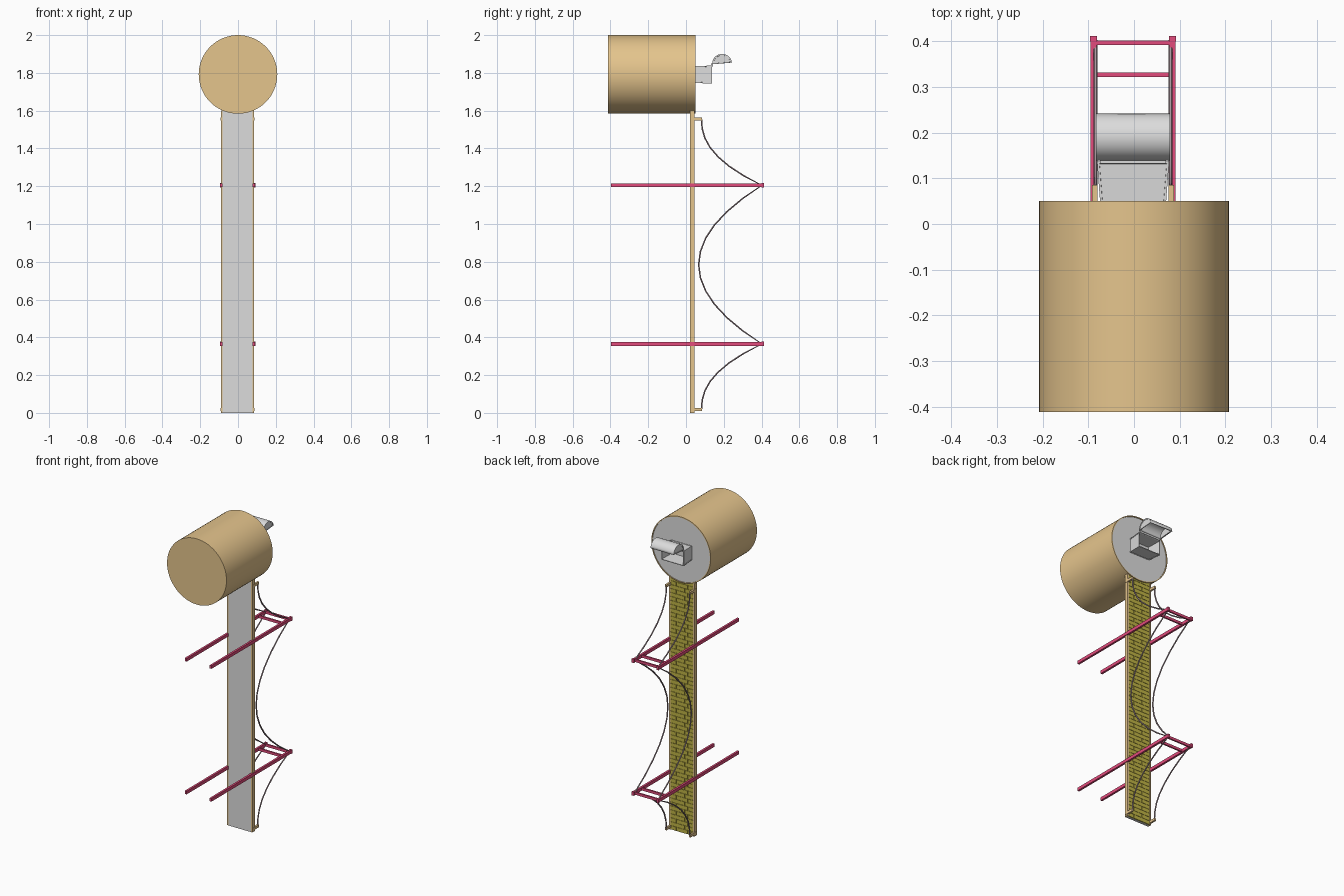
import bpy, bmesh, math
from mathutils import Vector

if "Cube" in bpy.data.objects:
    bpy.data.objects.remove(bpy.data.objects["Cube"])

CX = -0.002          # centre line of the bridge


def material(name, rgb):
    m = bpy.data.materials.new(name)
    m.diffuse_color = (*rgb, 1)
    m.use_nodes = True
    m.node_tree.nodes["Principled BSDF"].inputs["Base Color"].default_value = m.diffuse_color
    return m


TAN = material("tan", (0.78, 0.555, 0.265))
GREY = material("light_grey", (0.72, 0.72, 0.72))
CRIMSON = material("crimson", (0.76, 0.07, 0.2))
OLIVE = material("olive_yellow", (0.52, 0.45, 0.06))
ROPE = material("pinkish_grey", (0.40, 0.30, 0.33))


def finish(name, bm, *mats):
    bmesh.ops.recalc_face_normals(bm, faces=bm.faces[:])
    me = bpy.data.meshes.new(name)
    bm.to_mesh(me)
    bm.free()
    for m in mats:
        me.materials.append(m)
    ob = bpy.data.objects.new(name, me)
    bpy.context.collection.objects.link(ob)
    return ob


def add_box(bm, x0, x1, y0, y1, z0, z1):
    vs = bmesh.ops.create_cube(bm, size=1)["verts"]
    for v in vs:
        v.co = Vector(((x0 + x1) / 2 + v.co.x * (x1 - x0),
                       (y0 + y1) / 2 + v.co.y * (y1 - y0),
                       (z0 + z1) / 2 + v.co.z * (z1 - z0)))


def boxes(name, mat, *dims):
    bm = bmesh.new()
    for d in dims:
        add_box(bm, *d)
    return finish(name, bm, mat)


def smooth(ob):
    bpy.ops.object.select_all(action='DESELECT')
    ob.select_set(True)
    bpy.context.view_layer.objects.active = ob
    bpy.ops.object.shade_smooth_by_angle(angle=math.radians(35))


# Round pillar lying along y, with a grey inset top at the back
N, R, ZC = 64, 0.208, 1.792
bm = bmesh.new()
rings = []
for y, r in ((-0.412, R), (0.05, R), (0.05, R - 0.006), (0.046, R - 0.006)):
    rings.append([bm.verts.new((r * math.cos(2 * math.pi * i / N), y,
                                ZC + r * math.sin(2 * math.pi * i / N))) for i in range(N)])
for a, b in zip(rings, rings[1:]):
    for i in range(N):
        j = (i + 1) % N
        bm.faces.new((a[i], a[j], b[j], b[i]))
bm.faces.new(rings[0])
bm.faces.new(rings[-1]).material_index = 1
smooth(finish("round_pillar", bm, TAN, GREY))

# Deck slab and its side rails
boxes("deck_slab", GREY, (CX - 0.08, CX + 0.08, 0.02, 0.036, 0, 1.6))
boxes("deck_rails", TAN, *[(CX + s * 0.0835 - 0.0045, CX + s * 0.0835 + 0.0045, 0.02, 0.045, 0, 1.6)
                           for s in (-1, 1)])

# Staggered paving bricks on the back of the deck
bm = bmesh.new()
ROWS, BW, GAP, HALF = 64, 0.16 / 4, 0.0008, 0.08
rh = 1.6 / ROWS
for r in range(ROWS):
    x = -HALF - (BW / 2 if r % 2 else 0)
    while x < HALF - 0.001:
        a, b = max(x, -HALF), min(x + BW, HALF)
        add_box(bm, CX + a + GAP, CX + b - GAP, 0.034, 0.043, r * rh + GAP, (r + 1) * rh - GAP)
        x += BW
finish("paving_bricks", bm, OLIVE)

# Small anchor posts at both ends
boxes("anchor_posts", TAN, *[(CX + s * 0.084 - 0.006, CX + s * 0.084 + 0.006, 0.025, 0.086, z - 0.008, z + 0.008)
                             for s in (-1, 1) for z in (0.018, 1.555)])

# Two towers: long legs, caps and cross bars
TOWERS = (0.365, 1.205)
for n, z in enumerate(TOWERS):
    parts = []
    for s in (-1, 1):
        x = CX + s * 0.0865
        parts.append((x - 0.0065, x + 0.0065, -0.396, 0.402, z - 0.010, z + 0.010))
        parts.append((x - 0.0075, x + 0.0075, 0.400, 0.412, z - 0.012, z + 0.012))
    for y in (0.327, 0.397):
        parts.append((CX - 0.084, CX + 0.084, y - 0.005, y + 0.005, z - 0.008, z + 0.008))
    boxes("tower_%d" % (n + 1), CRIMSON, *parts)


# Hanging cables: sagging curves between the posts and the tower tops
def sag(z):
    lo, hi = TOWERS
    if z > hi:
        return 0.082 + 0.32 * abs((1.555 - z) / (1.555 - hi)) ** 2.3
    if z < lo:
        return 0.082 + 0.32 * abs((z - 0.018) / (lo - 0.018)) ** 2.3
    return 0.067 + 0.335 * abs((z - 0.785) / 0.42) ** 2


zs = ([0.018 + 0.347 * i / 7 for i in range(7)] + [0.365 + 0.84 * i / 12 for i in range(12)]
      + [1.205 + 0.35 * i / 7 for i in range(8)])
for s, side in ((-1, "left"), (1, "right")):
    bm = bmesh.new()
    pts = [Vector((CX + s * 0.082, sag(z), z)) for z in zs]
    prev = None
    for i, p in enumerate(pts):
        t = (pts[min(i + 1, len(pts) - 1)] - pts[max(i - 1, 0)]).normalized()
        side_v = Vector((1, 0, 0))
        up = t.cross(side_v)
        ring = [bm.verts.new(p + 0.0045 * (math.cos(k * math.pi / 3) * side_v + math.sin(k * math.pi / 3) * up))
                for k in range(6)]
        if prev:
            for k in range(6):
                bm.faces.new((prev[k], prev[(k + 1) % 6], ring[(k + 1) % 6], ring[k]))
        else:
            bm.faces.new(ring)
        prev = ring
    bm.faces.new(prev)
    smooth(finish("cable_" + side, bm, ROPE))


def thicken(ob):
    m = ob.modifiers.new("walls", 'SOLIDIFY')
    m.thickness = 0.006
    m.offset = -1


def panel(bm, faces):
    # Recess a panel in each face, leaving a frame around it
    bmesh.ops.recalc_face_normals(bm, faces=bm.faces[:])
    bmesh.ops.inset_individual(bm, faces=faces, thickness=0.007, depth=0)
    bmesh.ops.inset_individual(bm, faces=faces, thickness=0.0005, depth=-0.002)


# Open chest: flared box with its mouth facing +y and panelled sides
bm = bmesh.new()
base, rim = [[bm.verts.new((CX + sx * hx, y, 1.791 + sz * hz))
              for sx, sz in ((-1, -1), (1, -1), (1, 1), (-1, 1))]
             for y, hx, hz in ((0.044, 0.072, 0.044), (0.137, 0.079, 0.048))]
bm.faces.new(base)
walls = [bm.faces.new((base[i], base[(i + 1) % 4], rim[(i + 1) % 4], rim[i])) for i in range(4)]
panel(bm, walls)
thicken(finish("chest_box", bm, GREY))

# Chest lid: hollow half barrel swung open, hinged at the chest's upper edge
bm = bmesh.new()
hinge, tilt = Vector((0, 0.139, 1.846)), math.radians(5)
ends, caps = [], []
for x in (CX - 0.081, CX + 0.081):
    arc = []
    for i in range(13):
        a = math.pi * i / 12
        u, w = 0.052 - 0.052 * math.cos(a), 0.05 * math.sin(a)
        arc.append(bm.verts.new((x, hinge.y + u * math.cos(tilt) - w * math.sin(tilt),
                                 hinge.z + u * math.sin(tilt) + w * math.cos(tilt))))
    caps.append(bm.faces.new(arc))
    ends.append(arc)
for i in range(12):
    bm.faces.new((ends[0][i], ends[0][i + 1], ends[1][i + 1], ends[1][i]))
panel(bm, caps)
lid = finish("chest_lid", bm, GREY)
thicken(lid)
smooth(lid)

# Hinge strip joining lid and box
boxes("chest_hinge", GREY, (CX - 0.072, CX + 0.072, 0.133, 0.143, 1.835, 1.849))
